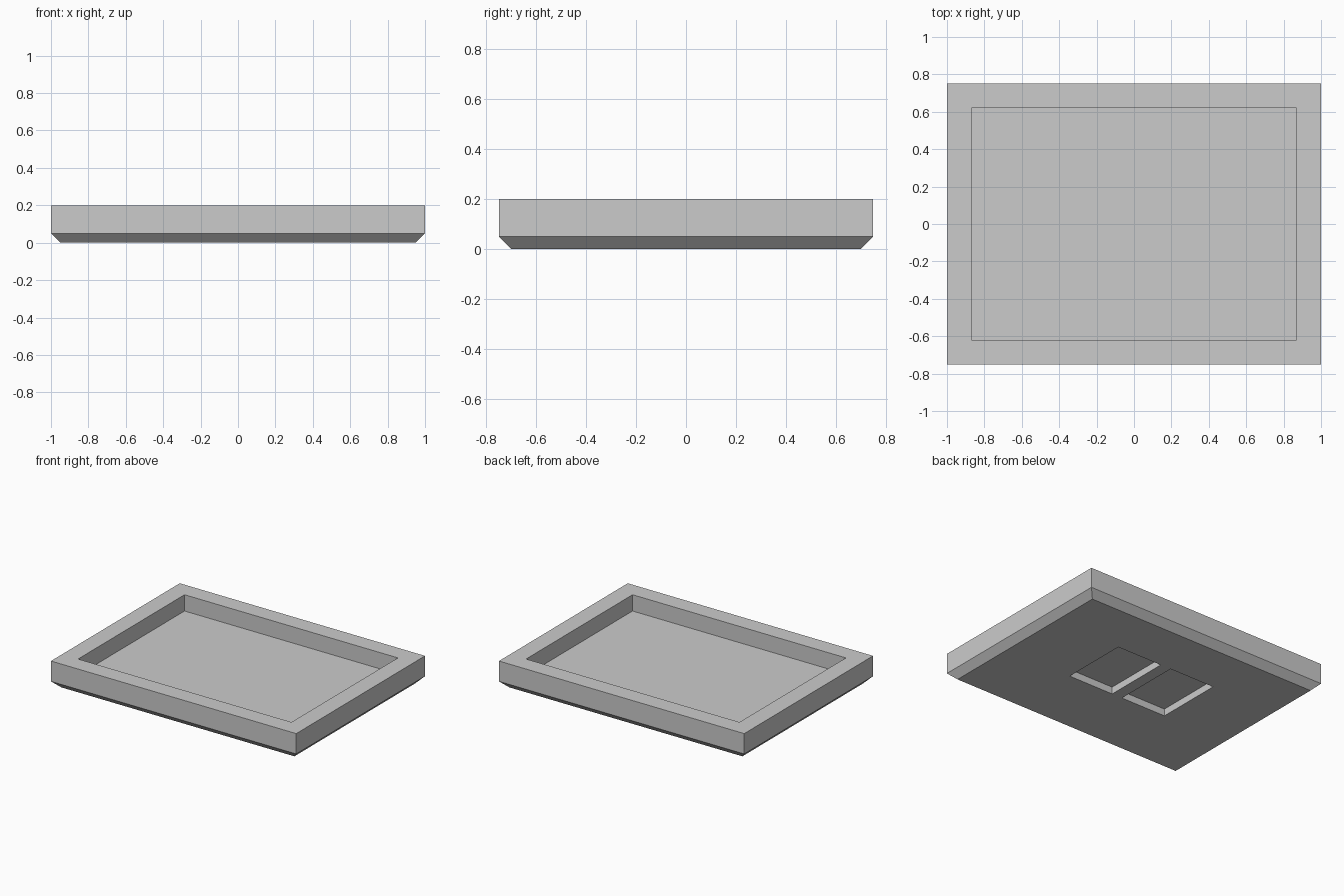
import bpy
import bmesh

default = bpy.data.objects.get("Cube")
if default:
    bpy.data.objects.remove(default, do_unlink=True)

grey = bpy.data.materials.new("light_grey")
grey.use_nodes = True
colour = (0.6, 0.6, 0.6, 1)
grey.diffuse_color = colour
grey.node_tree.nodes["Principled BSDF"].inputs["Base Color"].default_value = colour


def stacked_solid(name, sections):
    """Closed solid lofted through rectangles (x0, x1, y0, y1, z)."""
    bm = bmesh.new()
    rings = [[bm.verts.new((x, y, z)) for x, y in
              ((x0, y0), (x1, y0), (x1, y1), (x0, y1))]
             for x0, x1, y0, y1, z in sections]
    for a, b in zip(rings, rings[1:]):
        for i in range(4):
            j = (i + 1) % 4
            bm.faces.new((a[i], a[j], b[j], b[i]))
    bm.faces.new(rings[0][::-1])
    bm.faces.new(rings[-1])
    bmesh.ops.recalc_face_normals(bm, faces=bm.faces[:])
    mesh = bpy.data.meshes.new(name)
    bm.to_mesh(mesh)
    bm.free()
    mesh.materials.append(grey)
    obj = bpy.data.objects.new(name, mesh)
    bpy.context.collection.objects.link(obj)
    return obj


def centred(hx, hy, z):
    return (-hx, hx, -hy, hy, z)


# Tray: chamfered foot, upright walls, flat rim and sunken floor
tray = stacked_solid("tray", [
    centred(0.95, 0.70, 0), centred(1, 0.75, 0.05), centred(1, 0.75, 0.2),
    centred(0.87, 0.62, 0.2), centred(0.87, 0.62, 0.08)])

# Two shallow pockets in the underside
for side, x0, x1 in (("left", 0.035, 0.405), ("right", -0.42, -0.05)):
    cutter = stacked_solid(side + "_pocket_cutter", [
        (x0, x1, -0.185, 0.32, -0.1), (x0, x1, -0.185, 0.32, 0.052)])
    cutter.hide_render = True
    cut = tray.modifiers.new(side + "_pocket", "BOOLEAN")
    cut.operation = "DIFFERENCE"
    cut.solver = "EXACT"
    cut.object = cutter
    bpy.context.view_layer.objects.active = tray
    bpy.ops.object.modifier_apply(modifier=cut.name)
    bpy.data.objects.remove(cutter, do_unlink=True)
